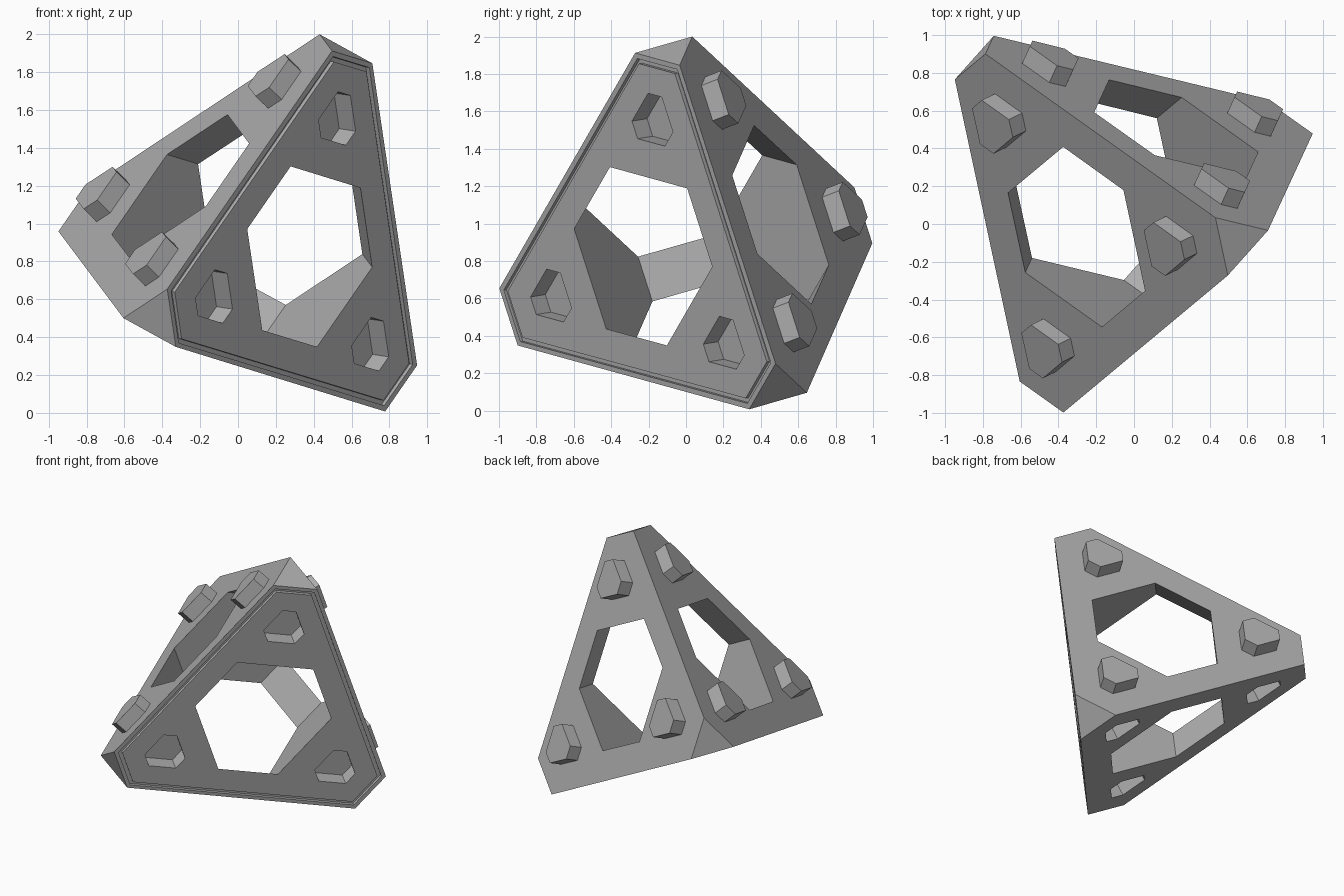
import bpy, bmesh
from mathutils import Vector

default = bpy.data.objects.get("Cube")
if default:
    bpy.data.objects.remove(default, do_unlink=True)

# One matt grey for the whole block
grey = bpy.data.materials.new("plain_grey")
grey.use_nodes = True
grey.diffuse_color = (0.42, 0.42, 0.42, 1)
bsdf = next(n for n in grey.node_tree.nodes if n.type == 'BSDF_PRINCIPLED')
bsdf.inputs["Base Color"].default_value = grey.diffuse_color

# Full corners of the tetrahedron before its tips are cut off
A = Vector((0.665, -0.131, 2.152))
B = Vector((0.990, 0.571, -0.055))
C = Vector((-0.536, -1.139, 0.410))
D = Vector((-1.022, 1.072, 1.048))
corners = [A, B, C, D]
middle = sum(corners, Vector()) / 4
EDGE, TIP = 2.345, 0.138


def finish(bm, name):
    bmesh.ops.recalc_face_normals(bm, faces=bm.faces[:])
    mesh = bpy.data.meshes.new(name)
    bm.to_mesh(mesh)
    bm.free()
    mesh.materials.append(grey)
    obj = bpy.data.objects.new(name, mesh)
    bpy.context.scene.collection.objects.link(obj)
    return obj


def cut_triangle(tri, cut):
    """Triangle with its three tips cut off, as a loop of six points."""
    return [tri[i].lerp(tri[(i + s) % 3], cut) for i in range(3) for s in (2, 1)]


def frame(tri):
    """Centre and outward normal of a block face."""
    c = sum(tri, Vector()) / 3
    return c, (c - middle).normalized()


def strip(bm, one, two):
    n = len(one)
    for i in range(n):
        j = (i + 1) % n
        bm.faces.new((one[i], one[j], two[j], two[i]))


def add_prism(bm, loop, normal, low, high):
    rings = [[bm.verts.new(p + normal * h) for p in loop] for h in (low, high)]
    strip(bm, *rings)
    for ring in rings:
        bm.faces.new(ring)


def add_pegs(bm, tri, low, high):
    """Three small cut triangles, one towards each corner of a face."""
    c, normal = frame(tri)
    for p in tri:
        spot = c + (p - c).normalized() * 0.73
        small = [spot + (q - c) * (0.4 / EDGE) for q in tri]
        add_prism(bm, cut_triangle(small, 0.25), normal, low, high)


def subtract(obj, cutter):
    cutter.hide_render = True
    mod = obj.modifiers.new("cut", 'BOOLEAN')
    mod.operation, mod.solver, mod.object = 'DIFFERENCE', 'EXACT', cutter
    bpy.context.view_layer.objects.active = obj
    bpy.ops.object.modifier_apply(modifier=mod.name)
    bpy.data.objects.remove(cutter, do_unlink=True)


def trimmed_box(planes, name):
    """Convex solid left after trimming a big box by planes around the middle."""
    bm = bmesh.new()
    bmesh.ops.create_cube(bm, size=8)
    bmesh.ops.translate(bm, verts=bm.verts[:], vec=middle)
    for normal, dist in planes:
        bmesh.ops.bisect_plane(bm, geom=bm.verts[:] + bm.edges[:] + bm.faces[:],
                               plane_co=middle + normal * dist, plane_no=normal,
                               clear_outer=True)
        bmesh.ops.holes_fill(bm, edges=[e for e in bm.edges if e.is_boundary])
    return finish(bm, name)


# Block body: four faces and four cut tips
axes = [(p - middle).normalized() for p in corners]
reach = (A - middle).length
body = trimmed_box([(-a, reach / 3) for a in axes]
                   + [(a, reach * (1 - TIP * 4 / 3)) for a in axes], "block_body")

# Hollow: one flat wall behind every tip and every edge bar
bars = [(a + b).normalized() for i, a in enumerate(axes) for b in axes[i + 1:]]
subtract(body, trimmed_box([(a, 0.556) for a in axes] + [(m, 0.648) for m in bars],
                           "hollow_cutter"))

# Sockets on two faces
for tri in ([A, B, C], [B, C, D]):
    bm = bmesh.new()
    add_pegs(bm, tri, -0.12, 0.05)
    subtract(body, finish(bm, "socket_cutter"))

# Groove round the rim of the front face
tri = [A, B, C]
centre, normal = frame(tri)
radius = (A - centre).length


def inset_loop(d):
    scale = (radius - 2 * d) / radius
    cut = (TIP * radius * 1.5 - d) / (1.5 * radius * scale)
    return cut_triangle([centre + (p - centre) * scale for p in tri], cut)


bm = bmesh.new()
rings = [[bm.verts.new(p + normal * h) for p in inset_loop(d)]
         for d, h in ((0.027, -0.025), (0.027, 0.05), (0.052, 0.05), (0.052, -0.025))]
for k in range(4):
    strip(bm, rings[k], rings[(k + 1) % 4])
subtract(body, finish(bm, "groove_cutter"))

# Studs on the other two faces
for name, tri in (("left_studs", [A, C, D]), ("back_studs", [A, B, D])):
    bm = bmesh.new()
    add_pegs(bm, tri, -0.01, 0.1)
    finish(bm, name)
